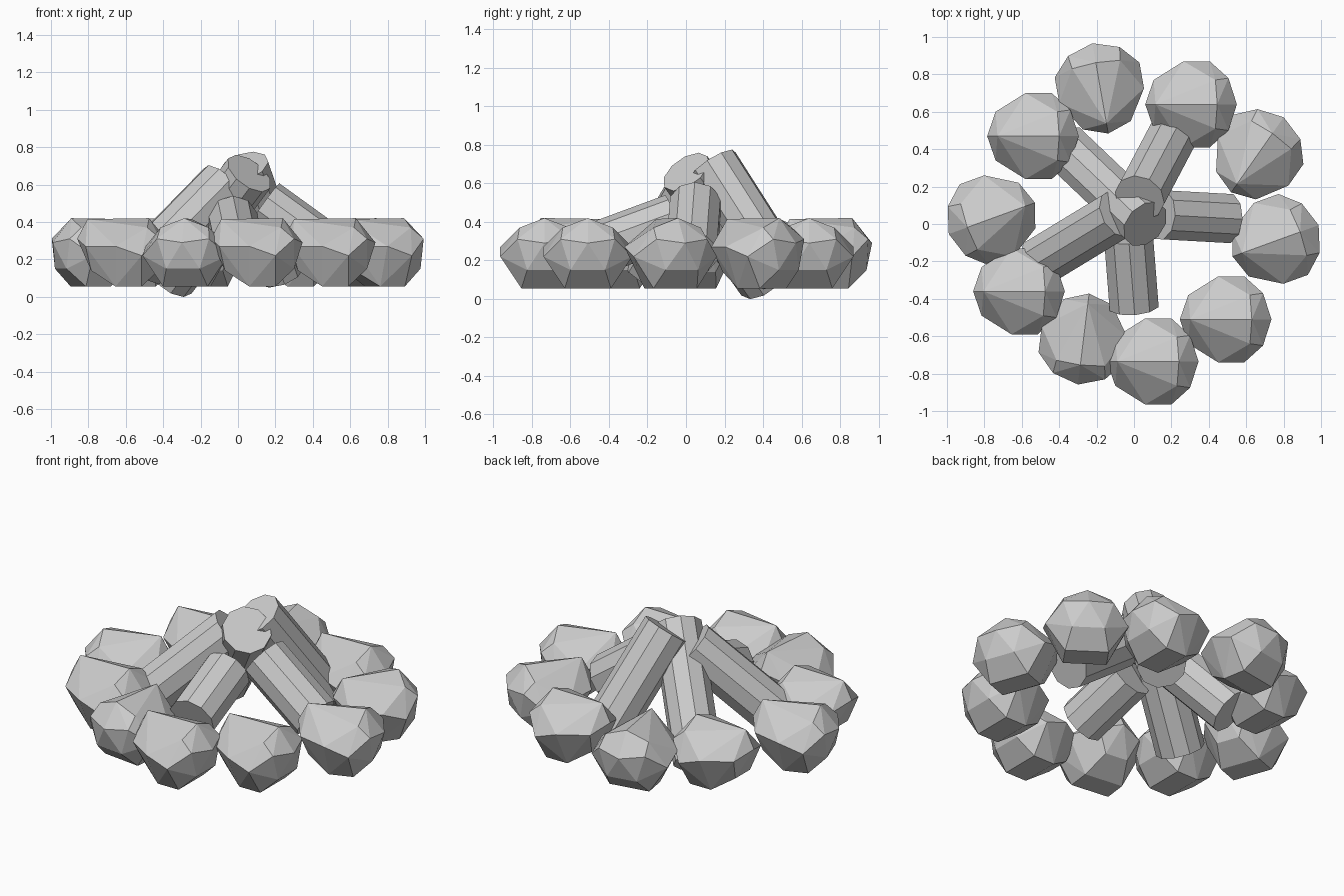
import bpy, bmesh
from math import radians
from mathutils import Vector, Matrix

if "Cube" in bpy.data.objects:
    bpy.data.objects.remove(bpy.data.objects["Cube"])


def finish(bm, name):
    bmesh.ops.recalc_face_normals(bm, faces=bm.faces)
    me = bpy.data.meshes.new(name)
    bm.to_mesh(me)
    bm.free()
    ob = bpy.data.objects.new(name, me)
    bpy.context.collection.objects.link(ob)
    return ob


# Half of the stone profile (mirrored across y), heights are absolute
HALF = [(-.19, 0, .415), (0, 0, .42), (.14, 0, .42), (.245, 0, .29), (-.245, 0, .31),
        (-.2, .13, .27), (.2, .14, .31), (-.04, .23, .27), (.1, .23, .22), (.13, .13, .37),
        (-.04, .12, .055), (.10, .12, .055), (.20, .09, .15), (-.17, .07, .14)]


def stone(i, x, y, deg):
    bm = bmesh.new()
    pts = {(a, s * b, c) for a, b, c in HALF for s in (1, -1)}
    for p in sorted(pts):
        bm.verts.new(p)
    res = bmesh.ops.convex_hull(bm, input=bm.verts)
    junk = [g for g in res["geom_interior"] if isinstance(g, bmesh.types.BMVert)]
    bmesh.ops.delete(bm, geom=junk, context='VERTS')
    bmesh.ops.dissolve_limit(bm, angle_limit=radians(4), verts=bm.verts, edges=bm.edges)
    ob = finish(bm, f"ring_stone_{i}")
    ob.location = (x, y, 0)
    ob.rotation_euler.z = radians(deg)


def log(name, top, low, r=.138):
    top, low = Vector(top), Vector(low)
    d = top - low
    bm = bmesh.new()
    m = Matrix.Translation((top + low) / 2) @ d.to_track_quat('Z', 'Y').to_matrix().to_4x4()
    bmesh.ops.create_cone(bm, cap_ends=True, segments=10, radius1=r, radius2=r,
                          depth=d.length, matrix=m)
    finish(bm, name)


# Ring of stones: x, y, turn
STONES = [(-.18, .725, 100), (.305, .64, 0), (.66, .37, 55), (.757, -.09, 20), (.49, -.51, 0),
          (.10, -.735, 0), (-.27, -.615, -97), (-.615, -.36, 0), (-.76, .03, -160), (-.54, .47, 0)]
for i, s in enumerate(STONES):
    stone(i + 1, *s)

# Leaning logs
log("log_right", (.14, .05, .495), (.50, .03, .235))
log("log_back", (.03, .14, .695), (.22, .50, .13))
log("log_back_left", (.06, 0, .66), (-.36, .40, .098))
log("log_front_left", (-.08, .055, .60), (-.50, -.20, .17))
log("log_front", (-.03, -.06, .41), (0, -.44, .27))
